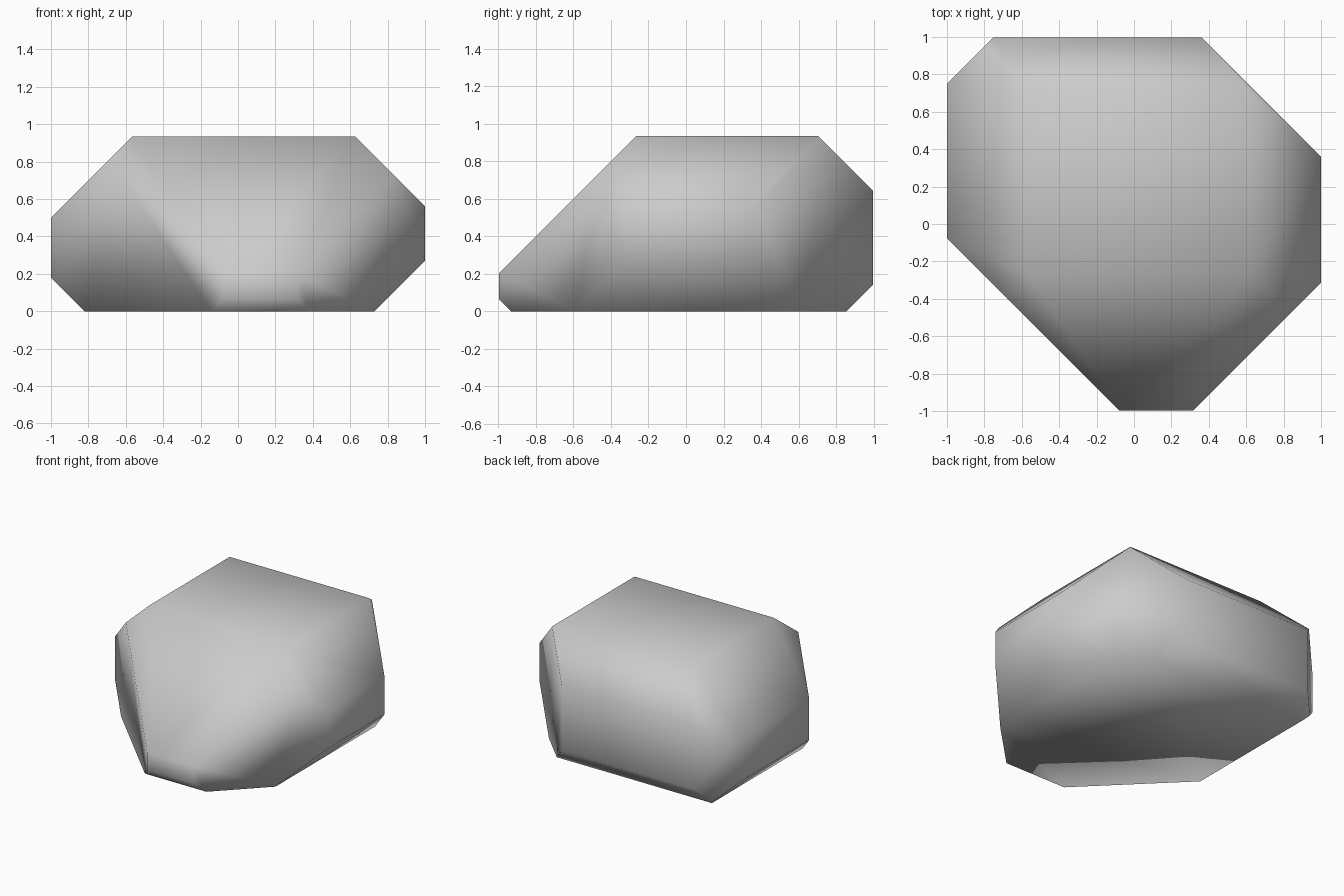
import bpy, bmesh
from mathutils import Vector

if "Cube" in bpy.data.objects:
    bpy.data.objects.remove(bpy.data.objects["Cube"])

# Block that the boulder is chiselled from
X, Y, H = 1.0, 0.997, 0.935
bm = bmesh.new()
bmesh.ops.create_cube(bm, size=2)
for v in bm.verts:
    v.co = Vector((v.co.x * X, v.co.y * Y, (v.co.z + 1) * H / 2))


def chisel(normal, limit):
    """Slice off everything where dot(normal, p) > limit and cap the cut."""
    n = Vector(normal)
    cut = bmesh.ops.bisect_plane(
        bm, geom=bm.verts[:] + bm.edges[:] + bm.faces[:], dist=1e-5,
        plane_co=n * limit / n.length_squared, plane_no=n, clear_outer=True)
    edges = [e for e in cut["geom_cut"]
             if isinstance(e, bmesh.types.BMEdge) and e.is_boundary]
    if edges:
        bmesh.ops.edgeloop_fill(bm, edges=edges)


# 45 degree bevel planes on all twelve block edges
CUTS = [
    ((-1, 0, 1), 1.50), ((1, 0, 1), 1.56), ((1, 0, -1), 0.73), ((-1, 0, -1), 0.82),
    ((0, -1, 1), 1.20), ((0, 1, 1), 1.64), ((0, 1, -1), 0.855), ((0, -1, -1), 0.932),
    ((-1, 1, 0), 1.75), ((1, 1, 0), 1.36), ((1, -1, 0), 1.315), ((-1, -1, 0), 1.075),
]
for normal, limit in CUTS:
    chisel(normal, limit)

bmesh.ops.remove_doubles(bm, verts=bm.verts[:], dist=1e-4)
bmesh.ops.recalc_face_normals(bm, faces=bm.faces[:])
bmesh.ops.triangulate(bm, faces=bm.faces[:])
for f in bm.faces:
    f.smooth = True

# Boulder, softly shaded across its facets
mesh = bpy.data.meshes.new("boulder")
bm.to_mesh(mesh)
bm.free()
bpy.context.collection.objects.link(bpy.data.objects.new("boulder", mesh))
